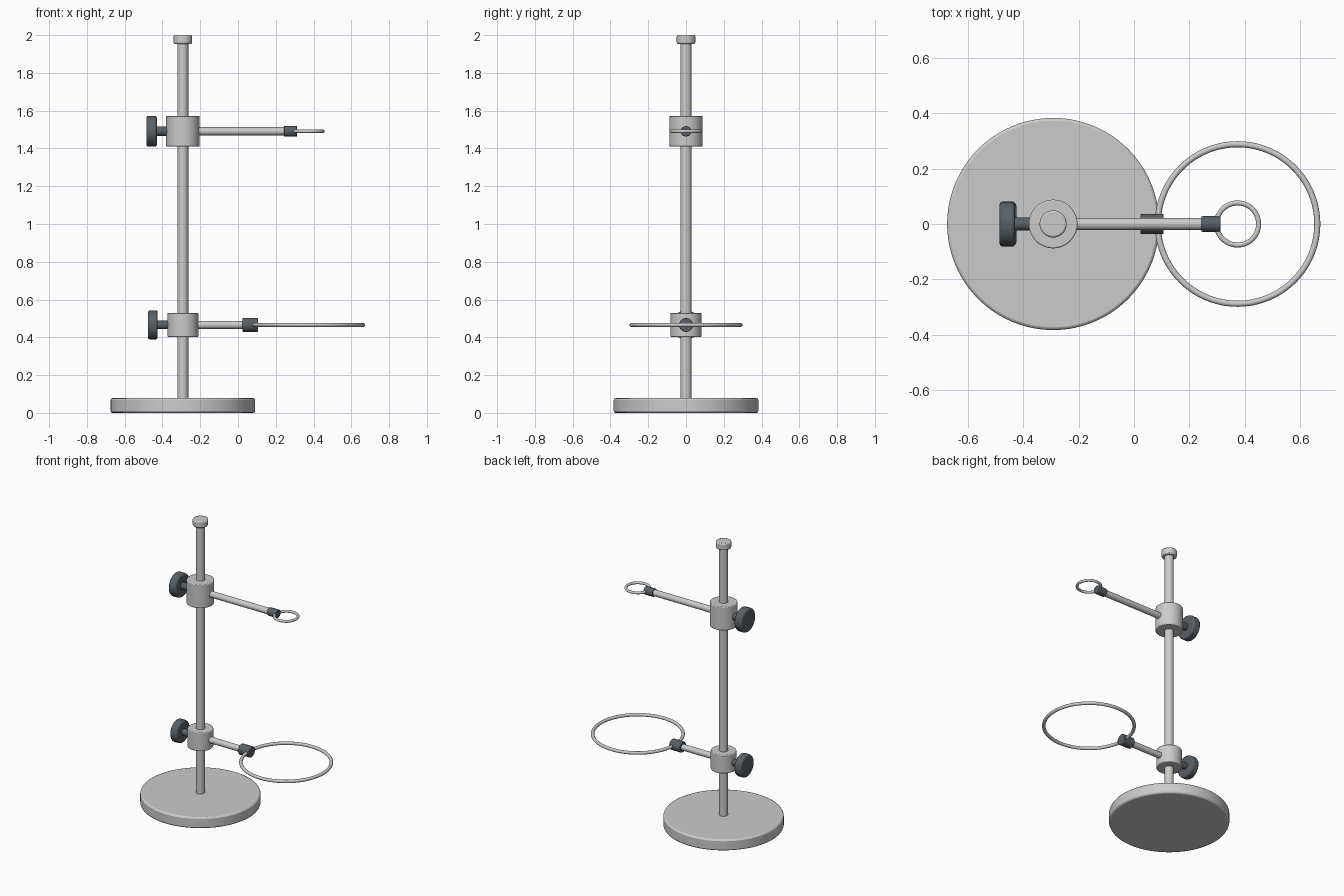
import bpy
from math import pi

if "Cube" in bpy.data.objects:
    bpy.data.objects.remove(bpy.data.objects["Cube"])

POLE_X, RING_X = -0.292, 0.374

dark = bpy.data.materials.new("dark_grip")
dark.diffuse_color = (0.10, 0.12, 0.135, 1)
dark.use_nodes = True
dark.node_tree.nodes["Principled BSDF"].inputs["Base Color"].default_value = dark.diffuse_color


def finish(name, mat=None, bevel=0.0):
    ob = bpy.context.object
    ob.name = name
    bpy.ops.object.shade_smooth_by_angle(angle=0.6)
    if bevel:
        m = ob.modifiers.new("soft_edge", 'BEVEL')
        m.width, m.segments = bevel, 2
        m.limit_method, m.angle_limit = 'ANGLE', 0.9
    if mat:
        ob.data.materials.append(mat)
    return ob


def upright(name, r, z0, z1, bevel=0.0, sides=48):
    bpy.ops.mesh.primitive_cylinder_add(vertices=sides, radius=r, depth=z1 - z0,
                                        location=(POLE_X, 0, (z0 + z1) / 2))
    return finish(name, None, bevel)


def along_x(name, r, x0, x1, z, bevel=0.0, mat=None, sides=32):
    bpy.ops.mesh.primitive_cylinder_add(vertices=sides, radius=r, depth=x1 - x0,
                                        location=((x0 + x1) / 2, 0, z),
                                        rotation=(0, pi / 2, 0))
    return finish(name, mat, bevel)


# Base, pole and end cap
upright("base", 0.383, 0, 0.078, 0.01, 96)
upright("pole", 0.029, 0.05, 1.98)
upright("pole_cap", 0.049, 1.953, 2.0, 0.007)


# Clamp with thumb screw, arm, collar and ring
def holder(tag, z, clamp_r, clamp_h, knob, knob_r, stem_r, arm_r,
           collar, collar_r, ring_r, wire_r):
    upright(tag + "_clamp", clamp_r, z - clamp_h / 2, z + clamp_h / 2, 0.005)
    along_x(tag + "_knob", knob_r, *knob, z, 0.01, dark, 24)
    along_x(tag + "_screw", stem_r, knob[1] - 0.01, POLE_X - 0.04, z, 0, dark)
    along_x(tag + "_arm", arm_r, POLE_X + 0.04, collar[1] - 0.02, z)
    along_x(tag + "_collar", collar_r, *collar, z, 0.004, dark)
    bpy.ops.mesh.primitive_torus_add(location=(RING_X, 0, z), major_radius=ring_r,
                                     minor_radius=wire_r, major_segments=96,
                                     minor_segments=16)
    finish(tag + "_ring")


holder("upper", 1.491, 0.088, 0.164, (-0.485, -0.43), 0.082, 0.024, 0.0215,
       (0.243, 0.313), 0.028, 0.076, 0.009)
holder("lower", 0.466, 0.082, 0.128, (-0.477, -0.425), 0.077, 0.023, 0.021,
       (0.024, 0.107), 0.037, 0.288, 0.011)
